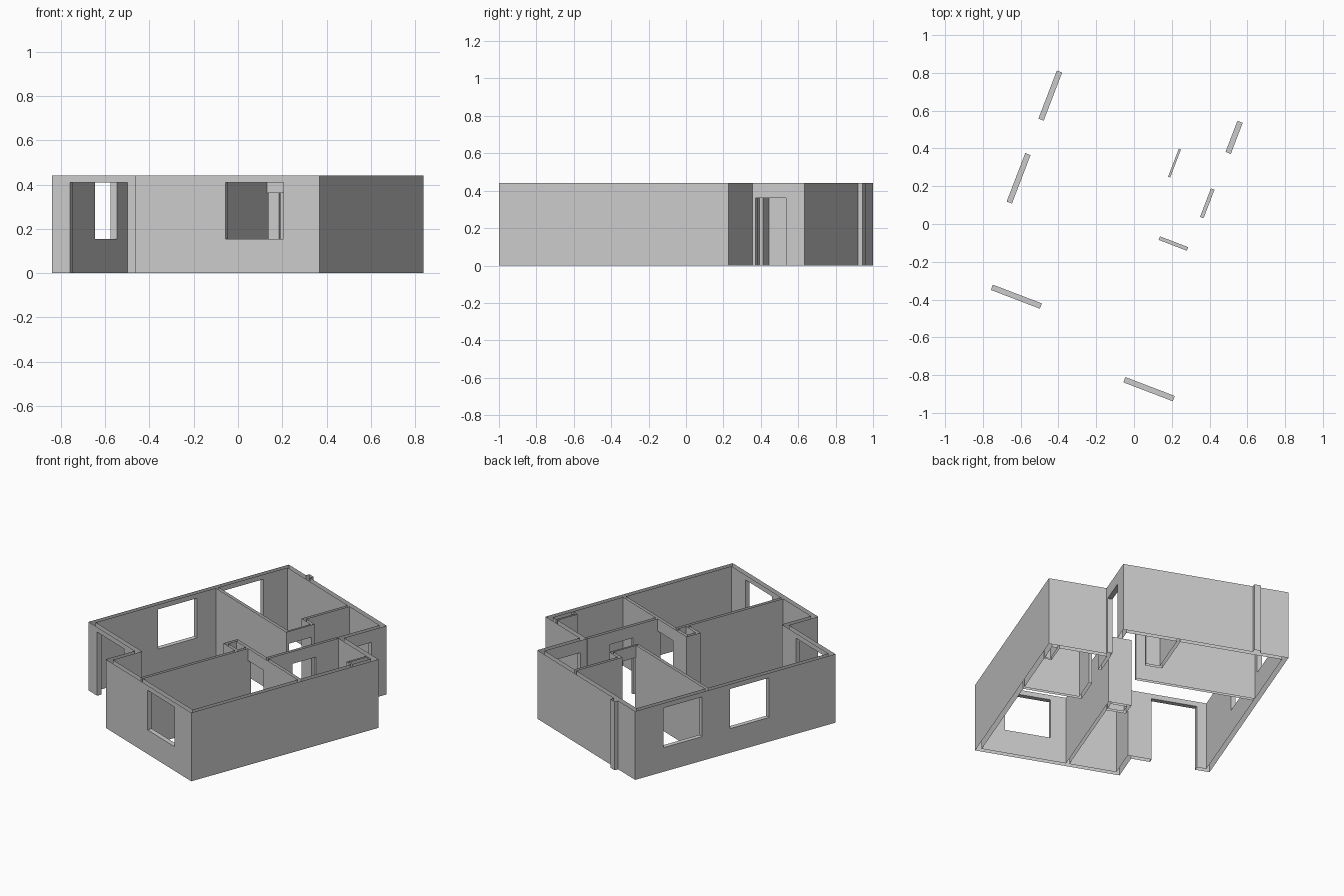
import bpy, bmesh, math
from mathutils import Matrix

cube = bpy.data.objects.get("Cube")
if cube:
    bpy.data.objects.remove(cube, do_unlink=True)

TURN = math.radians(-20.95)      # plan is turned on its site
H, SILL, HEAD, DOOR = 0.441, 0.155, 0.41, 0.362
T, THIN = 0.03, 0.02

# Plan edges, in the plan's own axes
LEFT, RIGHT, FRONT, BACK = -0.672, 0.702, -0.803, 0.812
STEP_U, STEP_V = -0.188, -0.597
NOTCH_U, NOTCH_V = 0.346, 0.513


def along_u(u0, u1, v, t):
    return (u0, u1, v, v + t)


def along_v(u, v0, v1, t):
    return (u, u + t, v0, v1)


walls = {
    "outer_walls": [
        along_u(STEP_U, RIGHT, FRONT, T),
        along_v(RIGHT - T, FRONT, NOTCH_V, T),
        along_u(NOTCH_U - T, RIGHT, NOTCH_V - T, T),
        along_v(NOTCH_U - T, NOTCH_V - T, BACK, T),
        along_u(LEFT, NOTCH_U, BACK - T, T),
        along_v(LEFT, STEP_V, BACK, T),
        along_u(LEFT, STEP_U + T, STEP_V, T),
        along_v(STEP_U, FRONT, STEP_V + T, T),
    ],
    "room_partitions": [
        along_v(0.132, FRONT + T, -0.012, THIN),
        along_u(0.012, RIGHT - T, -0.032, THIN),
        along_v(0.313, -0.012, NOTCH_V - T, THIN),
        along_u(LEFT + T, 0.091, 0.278, THIN),
        along_v(0.079, 0.278, 0.477, 0.012),
        along_u(-0.015, 0.091, 0.457, THIN),
        along_v(-0.015, 0.457, BACK - T, THIN),
    ],
    "service_ducts": [
        along_v(0.012, -0.11, -0.032, THIN),
        along_u(0.012, 0.132, -0.11, THIN),
        along_v(0.625, 0.34, NOTCH_V - T, 0.012),
        along_u(0.625, RIGHT - T, 0.34, 0.012),
    ],
    "drain_pilaster": [along_u(-0.495, -0.453, BACK, 0.025)],
}

# Openings: plan rectangle, bottom, top
openings = [
    (along_u(0.247, 0.527, FRONT, T), SILL, HEAD),
    (along_u(-0.583, -0.305, STEP_V, T), 0, HEAD),
    (along_v(LEFT, -0.13, 0.145, T), SILL, HEAD),
    (along_v(LEFT, 0.34, 0.613, T), SILL, HEAD),
    (along_v(NOTCH_U - T, 0.53, 0.706, T), 0, DOOR),
    (along_u(0.152, 0.312, -0.032, THIN), 0, DOOR),
    (along_v(0.313, 0.16, 0.322, THIN), 0, DOOR),
    (along_v(0.079, 0.298, 0.457, 0.012), 0, DOOR),
]

# Grid lines shared by every wall and opening
rects = [r for group in walls.values() for r in group] + [o[0] for o in openings]
us = sorted({round(n, 4) for r in rects for n in r[:2]})
vs = sorted({round(n, 4) for r in rects for n in r[2:]})
zs = [0, SILL, DOOR, HEAD, H]
grid = (us, vs, zs)


def inside(r, u, v):
    return r[0] < u < r[1] and r[2] < v < r[3]


def owner(u, v, z):
    if any(inside(r, u, v) and a < z < b for r, a, b in openings):
        return None
    for name, group in walls.items():
        if any(inside(r, u, v) for r in group):
            return name
    return None


def middle(line, i):
    return (line[i] + line[i + 1]) / 2


solid = {}
for i in range(len(us) - 1):
    for j in range(len(vs) - 1):
        for k in range(len(zs) - 1):
            name = owner(middle(us, i), middle(vs, j), middle(zs, k))
            if name:
                solid[i, j, k] = name

plaster = bpy.data.materials.new("grey_plaster")
plaster.use_nodes = True
plaster.diffuse_color = (0.6, 0.6, 0.6, 1)
plaster.node_tree.nodes["Principled BSDF"].inputs["Base Color"].default_value = (0.6, 0.6, 0.6, 1)


def build(name):
    """Skin the wall cells; wall tops and feet stay open."""
    bm = bmesh.new()
    for cell, who in solid.items():
        if who != name:
            continue
        for axis in range(3):
            for side in (0, 1):
                near = list(cell)
                near[axis] += 2 * side - 1
                if tuple(near) in solid:
                    continue
                if axis == 2 and not 0 <= near[2] < len(zs) - 1:
                    continue
                b, c = (axis + 1) % 3, (axis + 2) % 3
                ring = []
                for db, dc in ((0, 0), (1, 0), (1, 1), (0, 1)):
                    at = list(cell)
                    at[axis] += side
                    at[b] += db
                    at[c] += dc
                    ring.append(bm.verts.new([grid[n][at[n]] for n in range(3)]))
                bm.faces.new(ring if side else ring[::-1])
    bmesh.ops.remove_doubles(bm, verts=bm.verts, dist=0.0001)
    bmesh.ops.dissolve_limit(bm, angle_limit=0.01, verts=bm.verts, edges=bm.edges)
    bm.transform(Matrix.Rotation(TURN, 4, "Z"))
    mesh = bpy.data.meshes.new(name)
    bm.to_mesh(mesh)
    bm.free()
    mesh.materials.append(plaster)
    bpy.context.collection.objects.link(bpy.data.objects.new(name, mesh))


for part in walls:
    build(part)
